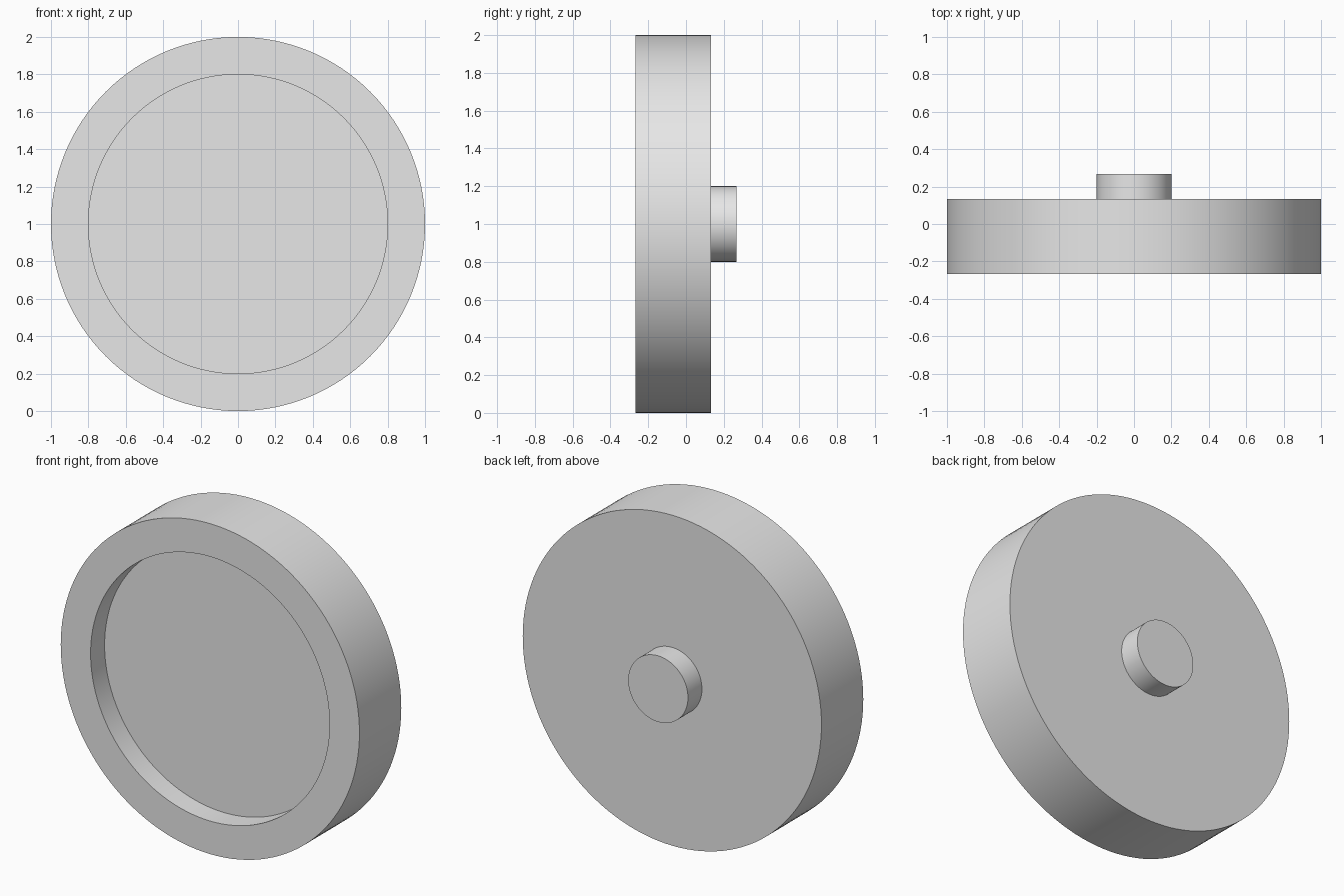
import bpy, bmesh
from math import radians, tau
from mathutils import Vector

if "Cube" in bpy.data.objects:
    bpy.data.objects.remove(bpy.data.objects["Cube"], do_unlink=True)

SEGMENTS = 128
RIM, RECESS, STUB = 1.0, 0.8, 0.2              # radii
FRONT, FLOOR, BACK, END = -0.267, -0.133, 0.133, 0.267  # y positions

grey = bpy.data.materials.new("light_grey")
grey.use_nodes = True
grey.diffuse_color = (0.8, 0.8, 0.8, 1)
grey.node_tree.nodes["Principled BSDF"].inputs["Base Color"].default_value = (0.8, 0.8, 0.8, 1)


def lathe(name, profile):
    """Spin a (radius, y) profile around the y axis at height RIM."""
    bm = bmesh.new()
    verts = [bm.verts.new((r, y, 0)) for r, y in profile]
    edges = [bm.edges.new(pair) for pair in zip(verts, verts[1:])]
    bmesh.ops.spin(bm, geom=verts + edges, cent=(0, 0, 0), axis=(0, 1, 0),
                   angle=tau, steps=SEGMENTS, use_merge=True)
    bmesh.ops.remove_doubles(bm, verts=bm.verts, dist=0.0001)
    # close open ends with flat discs
    bmesh.ops.holes_fill(bm, edges=[e for e in bm.edges if e.is_boundary], sides=0)
    bmesh.ops.recalc_face_normals(bm, faces=bm.faces)
    bmesh.ops.translate(bm, verts=bm.verts, vec=Vector((0, 0, RIM)))
    mesh = bpy.data.meshes.new(name)
    bm.to_mesh(mesh)
    bm.free()
    mesh.materials.append(grey)
    obj = bpy.data.objects.new(name, mesh)
    bpy.context.collection.objects.link(obj)
    bpy.ops.object.select_all(action="DESELECT")
    obj.select_set(True)
    bpy.context.view_layer.objects.active = obj
    bpy.ops.object.shade_smooth_by_angle(angle=radians(30))
    return obj


# Wide disc with a shallow round recess in its front
lathe("recessed_disc", [(RECESS, FLOOR), (RECESS, FRONT), (RIM, FRONT), (RIM, BACK)])

# Short round stub on the back
lathe("back_stub", [(STUB, BACK), (STUB, END)])
